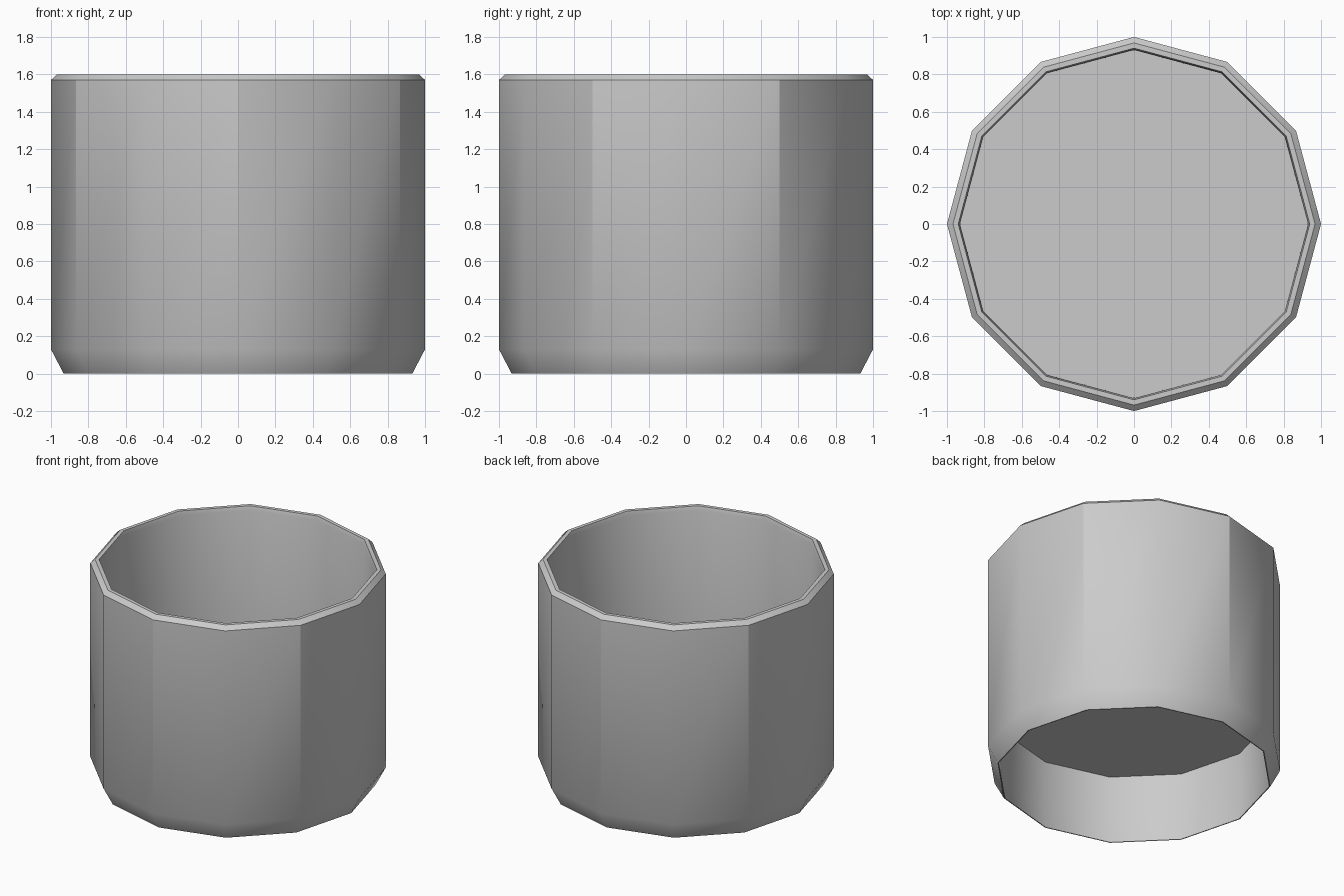
import bpy, bmesh, math

if "Cube" in bpy.data.objects:
    bpy.data.objects.remove(bpy.data.objects["Cube"])

SIDES = 12
FLOOR_Z = 0.52


def ring(bm, r, z):
    return [bm.verts.new((r * math.cos(2 * math.pi * i / SIDES),
                          r * math.sin(2 * math.pi * i / SIDES), z))
            for i in range(SIDES)]


def bridge(bm, a, b):
    for i in range(SIDES):
        j = (i + 1) % SIDES
        bm.faces.new((a[i], a[j], b[j], b[i]))


# Cup wall profile: recess ceiling, foot, outer wall, bevelled rim, inner wall, floor
profile = [(0.93, FLOOR_Z - 0.01), (0.935, 0.13), (0.925, 0.0), (0.932, 0.0),
           (1.0, 0.13), (1.0, 1.57), (0.968, 1.6), (0.94, 1.6),
           (0.932, 1.57), (0.93, FLOOR_Z + 0.01)]

bm = bmesh.new()
rings = [ring(bm, r, z) for r, z in profile]
for a, b in zip(rings, rings[1:]):
    bridge(bm, a, b)

# Raised floor, seen from above and from the recess below
bm.faces.new(rings[0])
bm.faces.new(rings[-1])
bmesh.ops.recalc_face_normals(bm, faces=bm.faces[:])

mesh = bpy.data.meshes.new("cup")
bm.to_mesh(mesh)
bm.free()
cup = bpy.data.objects.new("cup", mesh)
bpy.context.collection.objects.link(cup)
bpy.context.view_layer.objects.active = cup
cup.select_set(True)
bpy.ops.object.shade_smooth_by_angle(angle=math.radians(30))
